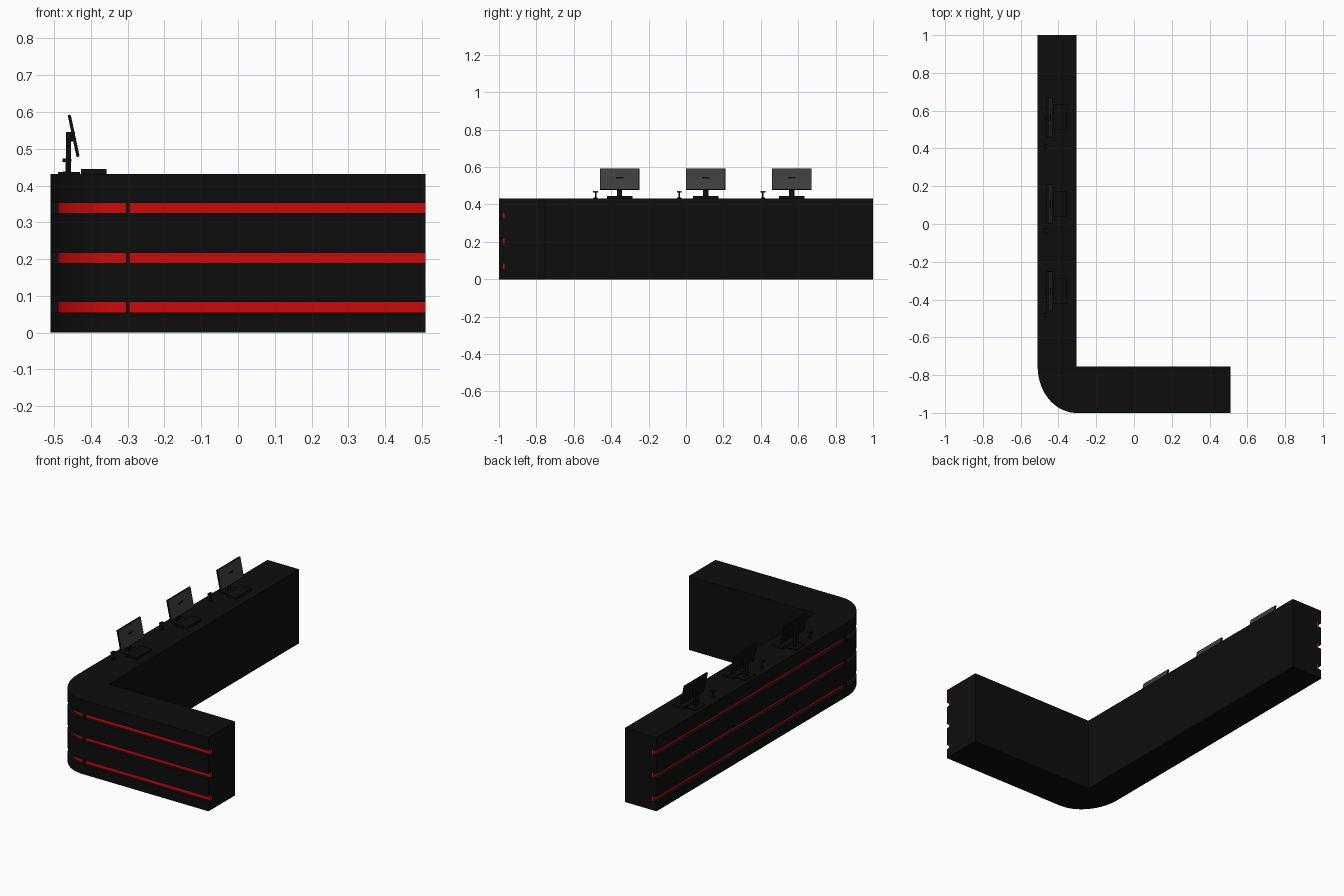
import bpy, bmesh, math
from mathutils import Matrix

if "Cube" in bpy.data.objects:
    bpy.data.objects.remove(bpy.data.objects["Cube"])


def material(name, rgb):
    m = bpy.data.materials.new(name)
    m.diffuse_color = (*rgb, 1)
    m.use_nodes = True
    m.node_tree.nodes["Principled BSDF"].inputs["Base Color"].default_value = m.diffuse_color
    return m


BLACK = material("black", (0.004, 0.004, 0.004))
RED = material("red", (0.6, 0.003, 0.003))
SCREEN = material("screen_grey", (0.05, 0.05, 0.05))


def finish(name, bm, mat, smooth=False):
    bmesh.ops.recalc_face_normals(bm, faces=bm.faces)
    me = bpy.data.meshes.new(name)
    bm.to_mesh(me)
    bm.free()
    ob = bpy.data.objects.new(name, me)
    bpy.context.collection.objects.link(ob)
    me.materials.append(mat)
    if smooth:
        bpy.ops.object.select_all(action='DESELECT')
        ob.select_set(True)
        bpy.context.view_layer.objects.active = ob
        bpy.ops.object.shade_smooth_by_angle(angle=math.radians(30))
    return ob


def prism(name, pts, z0, z1, mat):
    bm = bmesh.new()
    face = bm.faces.new([bm.verts.new((x, y, z0)) for x, y in pts])
    geo = bmesh.ops.extrude_face_region(bm, geom=[face])["geom"]
    bmesh.ops.translate(bm, vec=(0, 0, z1 - z0),
                        verts=[v for v in geo if isinstance(v, bmesh.types.BMVert)])
    return finish(name, bm, mat, True)


def box(name, x, y, z, mat):
    bm = bmesh.new()
    bmesh.ops.create_cube(bm, size=1)
    for v in bm.verts:
        v.co = [r[0] + (c + 0.5) * (r[1] - r[0]) for r, c in zip((x, y, z), v.co)]
    return finish(name, bm, mat)


def disc(name, x, y, z0, z1, r, mat):
    bm = bmesh.new()
    bmesh.ops.create_cone(bm, cap_ends=True, segments=20, radius1=r, radius2=r, depth=z1 - z0,
                          matrix=Matrix.Translation((x, y, (z0 + z1) / 2)))
    return finish(name, bm, mat, True)


# Outer edge of the L plan, with an elliptical corner, moved inwards by d
CX, CY, HX, TOP = -0.305, -0.755, 0.51, 0.432


def outer(d):
    arc = [(CX - (0.205 - d) * math.cos(t), CY - (0.245 - d) * math.sin(t))
           for t in (math.pi / 2 * i / 20 for i in range(21))]
    return [(-HX + d, 1)] + arc + [(HX, -1 + d)]


def plan(d):
    return outer(d) + [(HX, CY), (CX, CY), (CX, 1)]


# Counter: full-depth layers, with recessed red bands between them
stripes = [(0.055, 0.083), (0.19, 0.217), (0.325, 0.353)]
edges = [0] + [z for s in stripes for z in s] + [TOP]
for i in range(0, len(edges), 2):
    prism("counter_layer", plan(0), edges[i], edges[i + 1], BLACK)
for z0, z1 in stripes:
    prism("counter_core", plan(0.03), z0, z1, BLACK)
    prism("red_band", outer(0.02) + outer(0.03)[::-1], z0, z1, RED)
    box("front_divider", (-0.305, -0.295), (-1, -0.965), (z0, z1), BLACK)
    box("side_divider", (-HX, -0.475), (-0.757, -0.747), (z0, z1), BLACK)

# Three workstations along the long arm
for k in range(3):
    y = -0.355 + 0.46 * k
    # Monitor: tilted panel and display
    tilt = Matrix.Translation((-0.447, y, 0.535)) @ Matrix.Rotation(math.radians(-12), 4, 'Y')
    panel = box("monitor_panel", (-0.004, 0.004), (-0.106, 0.106), (-0.058, 0.058), BLACK)
    glass = box("monitor_display", (0.003, 0.0045), (-0.102, 0.102), (-0.054, 0.054), SCREEN)
    panel.matrix_world = tilt
    glass.matrix_world = tilt
    # Stand
    box("monitor_neck", (-0.468, -0.454), (y - 0.014, y + 0.014), (0.434, 0.545), BLACK)
    box("monitor_mount", (-0.456, -0.443), (y - 0.02, y + 0.02), (0.52, 0.546), BLACK)
    box("monitor_base", (-0.49, -0.43), (y - 0.045, y + 0.045), (TOP, 0.437), BLACK)
    # Keyboard
    box("keyboard", (-0.427, -0.357), (y - 0.068, y + 0.068), (TOP, 0.445), BLACK)
    # Small counter stand with red-fronted head
    sy = -0.483 + 0.447 * k
    disc("stand_foot", -0.465, sy, TOP, 0.438, 0.011, BLACK)
    disc("stand_stem", -0.465, sy, 0.438, 0.466, 0.004, BLACK)
    box("stand_head", (-0.477, -0.454), (sy - 0.013, sy + 0.013), (0.464, 0.473), BLACK)
    box("stand_light", (-0.455, -0.453), (sy - 0.011, sy + 0.011), (0.466, 0.472), RED)
